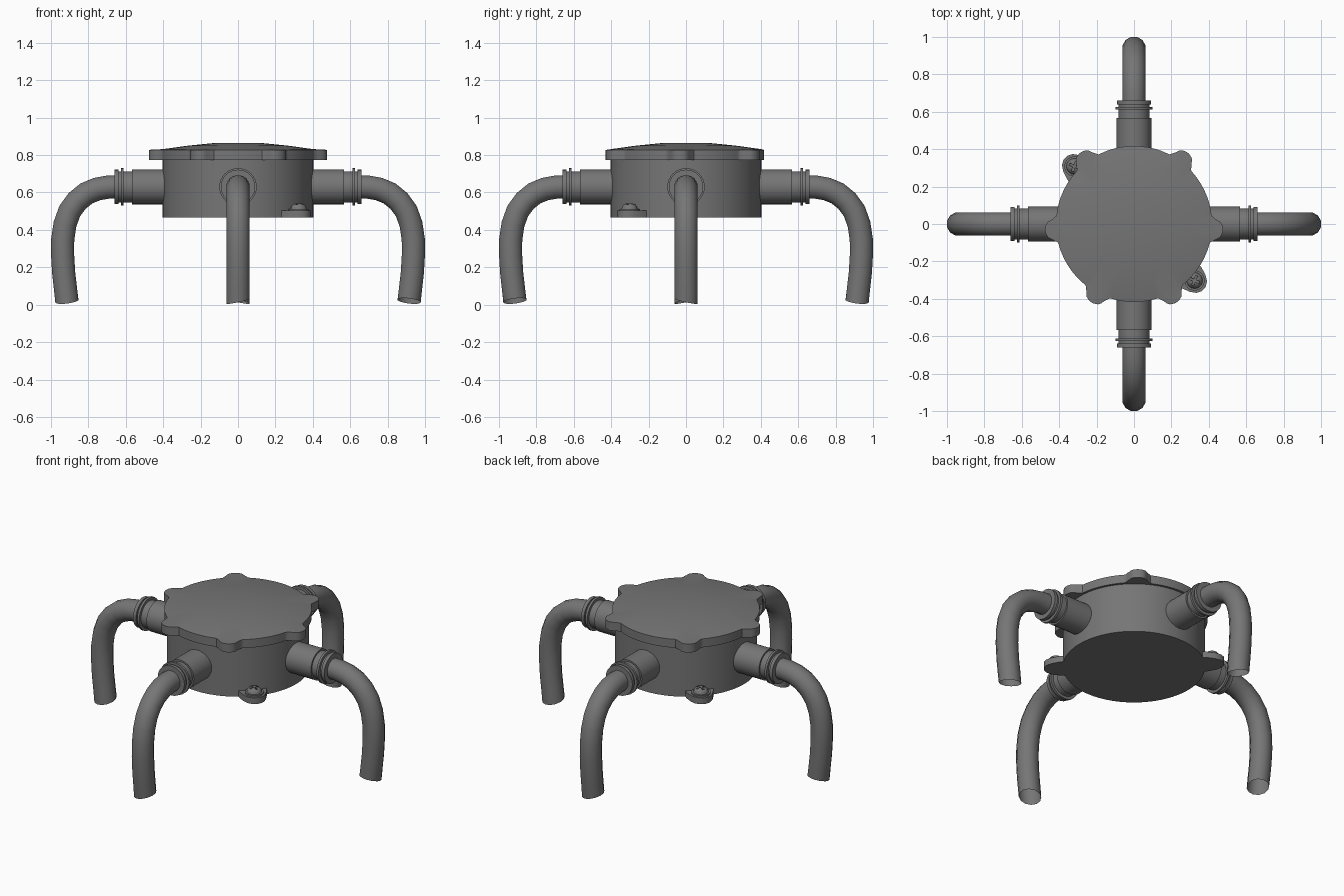
import bpy, bmesh, math
from mathutils import Matrix, Vector

if "Cube" in bpy.data.objects:
    bpy.data.objects.remove(bpy.data.objects["Cube"])

grey = bpy.data.materials.new("dark_grey")
grey.use_nodes = True
GREY = (0.18, 0.18, 0.18, 1)
grey.diffuse_color = GREY
grey.node_tree.nodes["Principled BSDF"].inputs["Base Color"].default_value = GREY


def finish(name, bm, matrix=Matrix(), recalc=True):
    bmesh.ops.remove_doubles(bm, verts=bm.verts, dist=1e-5)
    if recalc:
        bmesh.ops.recalc_face_normals(bm, faces=bm.faces)
    mesh = bpy.data.meshes.new(name)
    bm.to_mesh(mesh)
    bm.free()
    mesh.transform(matrix)
    mesh.materials.append(grey)
    ob = bpy.data.objects.new(name, mesh)
    bpy.context.collection.objects.link(ob)
    bpy.ops.object.select_all(action='DESELECT')
    ob.select_set(True)
    bpy.context.view_layer.objects.active = ob
    bpy.ops.object.shade_smooth_by_angle(angle=math.radians(35))
    return ob


def skin(bm, rings):
    """Join successive closed rings of points with faces."""
    rows = [[bm.verts.new(p) for p in ring] for ring in rings]
    n = len(rows[0])
    for a, b in zip(rows, rows[1:]):
        for i in range(n):
            j = (i + 1) % n
            bm.faces.new((a[i], a[j], b[j], b[i]))
    return rows


def lathe(name, profile, sides, matrix=Matrix()):
    bm = bmesh.new()
    rings = [[(r * math.cos(math.tau * i / sides), r * math.sin(math.tau * i / sides), z)
              for i in range(sides)] for r, z in profile]
    rows = skin(bm, rings)
    bm.faces.new(rows[0])
    bm.faces.new(rows[-1])
    return finish(name, bm, matrix)


def turn(deg):
    return Matrix.Rotation(math.radians(deg), 4, 'Z')


# Round housing
lathe("housing", [(0.403, 0.465), (0.403, 0.78)], 64)

# Domed lid with six rounded lobes
LOBES = (-4, 53, 127, 184, 242, 298)


def lid_radius(deg):
    d = min(abs((deg - a + 180) % 360 - 180) for a in LOBES)
    t = min(max((d - 3.5) / 7, 0), 1)
    return 0.417 + 0.06 * (1 - t * t * (3 - 2 * t)) - 0.006 * min(d / 3.5, 1) ** 2 * (d < 8)


def ring(z, radius=None):
    pts = []
    for i in range(240):
        deg = i * 1.5
        r = radius or lid_radius(deg)
        a = math.radians(deg)
        pts.append((r * math.cos(a), r * math.sin(a), z))
    return pts


bm = bmesh.new()
rows = skin(bm, [ring(0.775, 0.3), ring(0.775), ring(0.828), ring(0.832, 0.4),
                 ring(0.85, 0.27), ring(0.865, 0.12)])
bm.faces.new(rows[0])
bm.faces.new(rows[-1])
finish("lid", bm)

# Four cable glands and bent open pipes
GLAND = [(0.093, 0.36), (0.093, 0.568), (0.083, 0.568), (0.083, 0.612), (0.1, 0.612),
         (0.1, 0.626), (0.083, 0.626), (0.083, 0.64), (0.092, 0.64), (0.092, 0.66)]
PATH = [(0.64, 0.63), (0.7, 0.628), (0.755, 0.618), (0.81, 0.595), (0.86, 0.555),
        (0.9, 0.5), (0.925, 0.43), (0.937, 0.35), (0.938, 0.27), (0.932, 0.17),
        (0.923, 0.09), (0.915, 0.02)]
ALONG_X = Matrix.Translation((0, 0, 0.63)) @ Matrix.Rotation(math.pi / 2, 4, 'Y')


def pipe(name, matrix, tilt):
    bm = bmesh.new()
    rings = []
    for k, (x, z) in enumerate(PATH):
        a, b = PATH[max(k - 1, 0)], PATH[min(k + 1, len(PATH) - 1)]
        tangent = Vector((b[0] - a[0], 0, b[1] - a[1])).normalized()
        side = Vector((0, 1, 0))
        out = side.cross(tangent)
        row = []
        for i in range(12):
            t = math.tau * (i + 0.5) / 12
            p = Vector((x, 0, z)) + 0.064 * (math.cos(t) * side + math.sin(t) * out)
            if k == len(PATH) - 1:
                p.z += tilt * p.y
            row.append(p)
        rings.append(row)
    skin(bm, rings)
    finish(name, bm, matrix)


for label, deg, tilt in (("left", 0, -0.22), ("back", 90, 0.22),
                         ("right", 180, -0.22), ("front", 270, 0.22)):
    lathe(label + "_gland", GLAND, 32, turn(deg) @ ALONG_X)
    pipe(label + "_pipe", turn(deg), tilt)

# Two mounting lugs, each with a cross-slotted screw
HALF = [(0.36, 0.085), (0.42, 0.077), (0.465, 0.062), (0.495, 0.042), (0.51, 0.015)]
OUTLINE = HALF + [(u, -v) for u, v in reversed(HALF)]
HEAD = [(0.054, 0.5), (0.054, 0.512), (0.043, 0.512), (0.04, 0.525), (0.03, 0.536), (0.015, 0.542)]

for label, deg in (("front", -43), ("back", 136)):
    bm = bmesh.new()
    rows = skin(bm, [[(u, v, z) for u, v in OUTLINE] for z in (0.465, 0.503)])
    bm.faces.new(rows[0])
    bm.faces.new(rows[1])
    finish(label + "_lug", bm, turn(deg))

    spot = turn(deg) @ Matrix.Translation((0.443, 0, 0))
    screw = lathe(label + "_screw", HEAD, 20, spot)
    for angle in (20, 110):
        bm = bmesh.new()
        bmesh.ops.create_cube(bm, size=1, matrix=Matrix.Translation((0, 0, 0.54))
                              @ turn(angle) @ Matrix.Diagonal((0.056, 0.011, 0.024, 1)))
        cutter = finish("slot_cutter", bm, spot)
        cutter.hide_render = True
        bpy.context.view_layer.objects.active = screw
        mod = screw.modifiers.new("slot", 'BOOLEAN')
        mod.operation = 'DIFFERENCE'
        mod.object = cutter
        bpy.ops.object.modifier_apply(modifier=mod.name)
        bpy.data.objects.remove(cutter)
